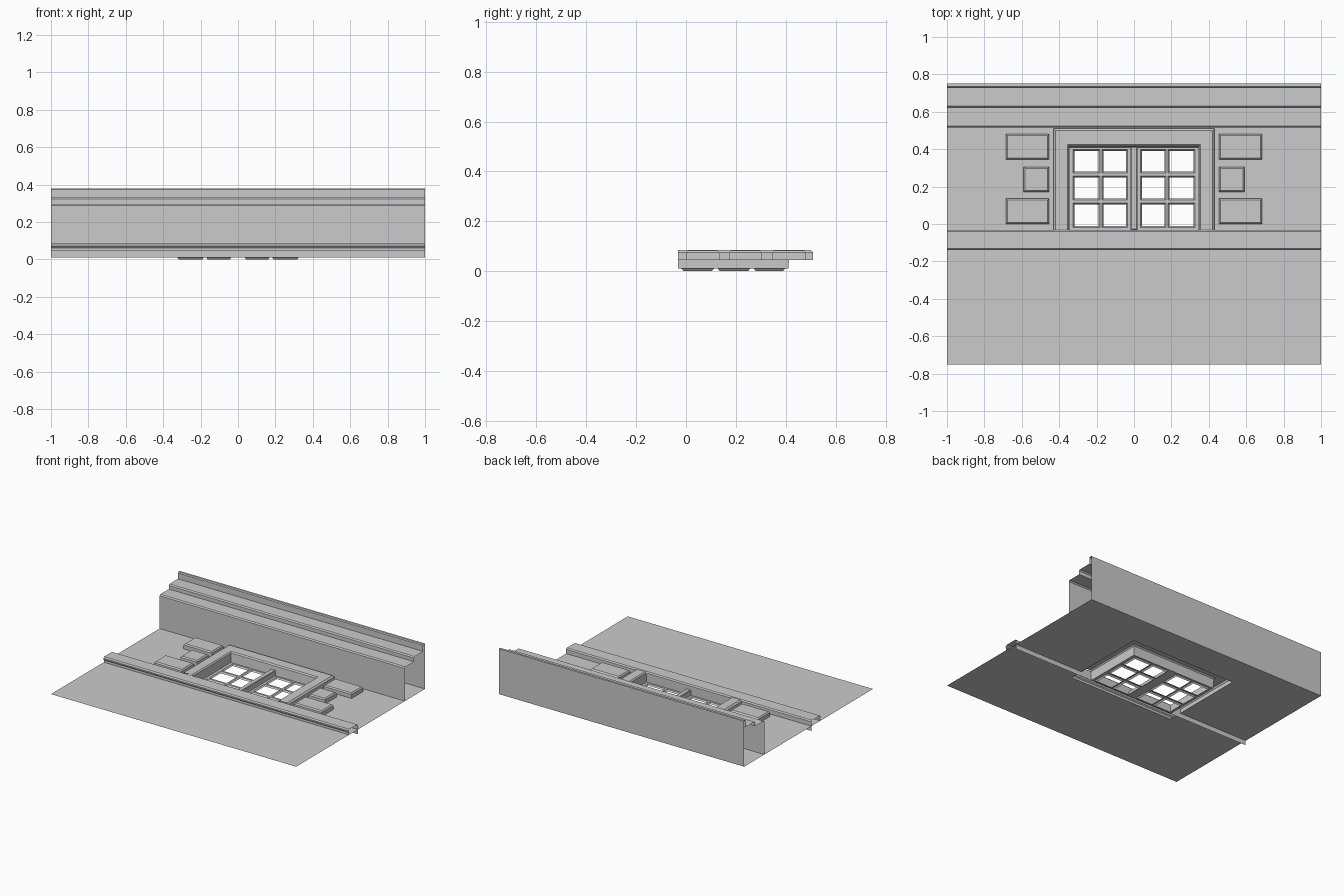
import bpy, bmesh

if "Cube" in bpy.data.objects:
    bpy.data.objects.remove(bpy.data.objects["Cube"])

WALL = 0.045   # height of the wall sheet


def make(name, strips):
    """Object from a list of quads given as 4 corner points."""
    bm = bmesh.new()
    for q in strips:
        bm.faces.new([bm.verts.new(p) for p in q])
    bmesh.ops.remove_doubles(bm, verts=bm.verts, dist=1e-5)
    bmesh.ops.recalc_face_normals(bm, faces=bm.faces)
    me = bpy.data.meshes.new(name)
    bm.to_mesh(me)
    bm.free()
    ob = bpy.data.objects.new(name, me)
    bpy.context.collection.objects.link(ob)
    return ob


def rect(x0, x1, y0, y1, z):
    return [(x0, y0, z), (x1, y0, z), (x1, y1, z), (x0, y1, z)]


def extrude(name, profile):
    """Open (y, z) profile swept along the full width."""
    return make(name, [[(-1, *a), (1, *a), (1, *b), (-1, *b)]
                       for a, b in zip(profile, profile[1:])])


def loft(rings, closed=True):
    """Quads between successive point rings."""
    out = []
    for r, s in zip(rings, rings[1:]):
        n = len(r)
        for i in range(n if closed else n - 1):
            j = (i + 1) % n
            out.append([r[i], r[j], s[j], s[i]])
    return out


def block(name, x0, x1, y0, y1, z0, z1, b):
    """Box with chamfered top edges."""
    rings = [rect(x0, x1, y0, y1, z0), rect(x0, x1, y0, y1, z1 - b),
             rect(x0 + b, x1 - b, y0 + b, y1 - b, z1)]
    return make(name, loft(rings) + [rings[-1], rings[0]])


# wall sheet with an opening behind the window surround
make("wall", [
    rect(-1, 1, -0.75, -0.135, WALL),
    rect(-1, -0.43, -0.135, 0.51, WALL),
    rect(0.43, 1, -0.135, 0.51, WALL),
    rect(-1, 1, 0.51, 0.75, WALL)])

# stepped cornice and sill ledge, open at the ends
extrude("cornice", [
    (0.515, WALL), (0.515, 0.287), (0.523, 0.295), (0.622, 0.295),
    (0.622, 0.322), (0.630, 0.33), (0.728, 0.33), (0.728, 0.374),
    (0.734, 0.38), (0.75, 0.38), (0.75, WALL)])
extrude("sill_ledge", [
    (-0.135, WALL), (-0.135, 0.062), (-0.14, 0.068), (-0.14, 0.077),
    (-0.132, 0.085), (-0.04, 0.085), (-0.032, 0.077), (-0.032, 0.01)])

# window surround: moulding on three sides plus the reveal
levels = [(0.43, 0.51, WALL), (0.43, 0.51, 0.074), (0.42, 0.50, 0.085),
          (0.355, 0.425, 0.085), (0.347, 0.416, 0.077), (0.345, 0.41, 0.01)]
make("window_surround", loft(
    [[(-w, -0.032, z), (-w, t, z), (w, t, z), (w, -0.032, z)]
     for w, t, z in levels], closed=False))

# two sashes with six open panes each
ys = [-0.032, -0.018, 0.112, 0.127, 0.257, 0.272, 0.397, 0.41]
xs = [0.015, 0.035, 0.17, 0.182, 0.325, 0.345]
for side, name in ((-1, "left_sash"), (1, "right_sash")):
    quads = []
    for i in range(len(xs) - 1):
        for j in range(len(ys) - 1):
            a, b = sorted((side * xs[i], side * xs[i + 1]))
            c, d = ys[j], ys[j + 1]
            if i % 2 and j % 2:
                t = 0.008
                quads += loft([rect(a, b, c, d, 0.01),
                               rect(a + t, b - t, c + t, d - t, 0)])
            else:
                quads.append(rect(a, b, c, d, 0.01))
    make(name, quads)

# post between the sashes
block("centre_post", -0.018, 0.018, -0.032, 0.412, 0.01, 0.05, 0.004)

# decorative blocks on both sides of the window
for side, label in ((-1, "left"), (1, "right")):
    for k, (w, y0, y1) in enumerate([(0.685, 0.0, 0.135), (0.59, 0.172, 0.305),
                                     (0.685, 0.345, 0.48)]):
        x0, x1 = sorted((side * 0.455, side * w))
        block(f"{label}_block_{k + 1}", x0, x1, y0, y1, WALL, 0.082, 0.008)
